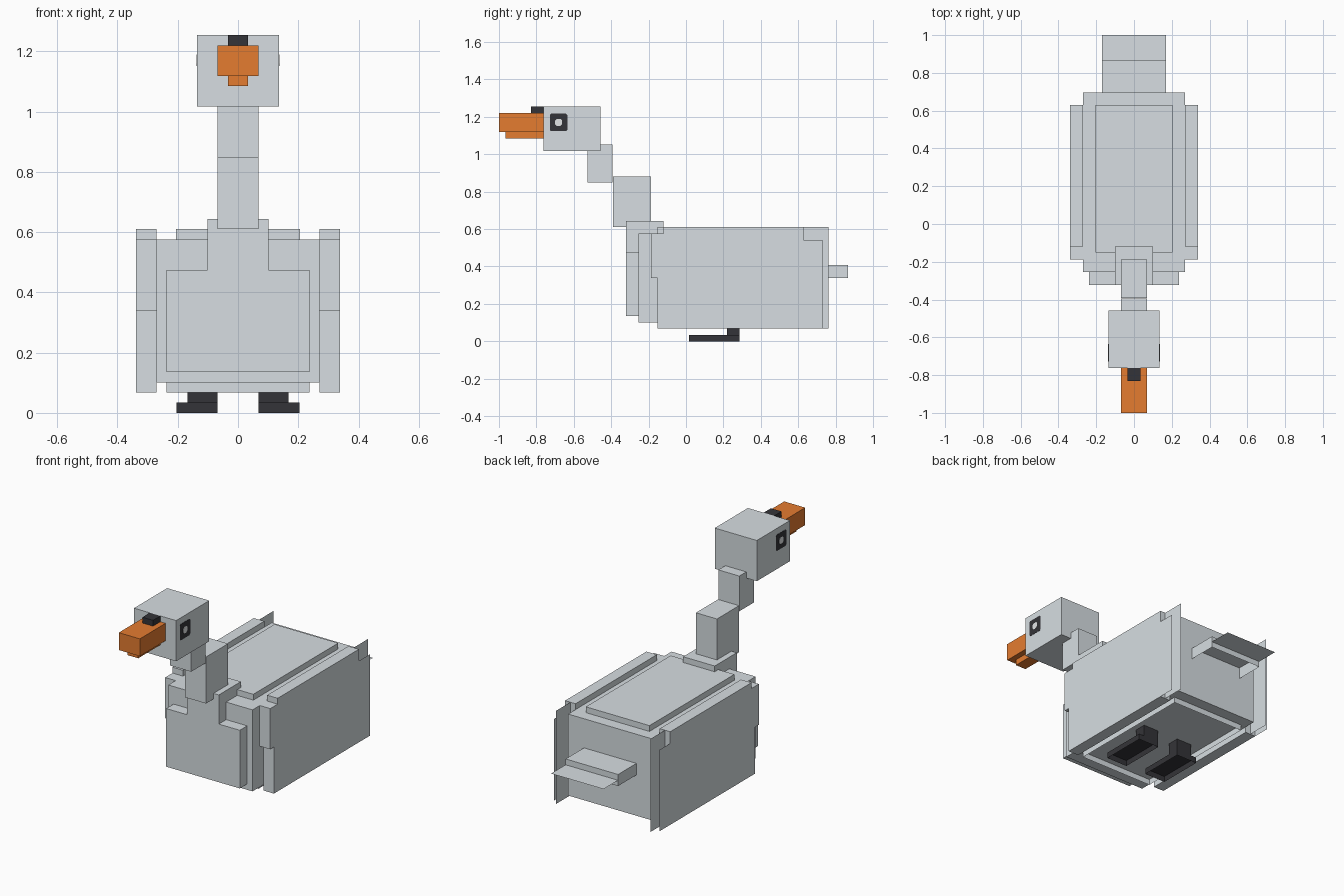
import bpy, bmesh, math

if "Cube" in bpy.data.objects:
    bpy.data.objects.remove(bpy.data.objects["Cube"])


def material(name, rgb):
    m = bpy.data.materials.new(name)
    m.diffuse_color = (*rgb, 1.0)
    m.use_nodes = True
    m.node_tree.nodes["Principled BSDF"].inputs["Base Color"].default_value = m.diffuse_color
    return m


GREY = material("pale_grey", (0.68, 0.73, 0.76))
ORANGE = material("orange", (0.78, 0.20, 0.030))
DARK = material("charcoal", (0.034, 0.034, 0.040))
LIGHT = material("eye_glint", (0.80, 0.82, 0.83))


def finish(name, bm, mat, recalc=True):
    if recalc:
        bmesh.ops.recalc_face_normals(bm, faces=bm.faces)
    mesh = bpy.data.meshes.new(name)
    bm.to_mesh(mesh)
    bm.free()
    mesh.materials.append(mat)
    obj = bpy.data.objects.new(name, mesh)
    bpy.context.collection.objects.link(obj)
    return obj


def box(name, mat, x, y, z, open_bottom=False):
    """Box from (min, max) ranges on each axis, optionally without its underside."""
    bm = bmesh.new()
    bmesh.ops.create_cube(bm, size=1)
    for v in bm.verts:
        for i, (lo, hi) in enumerate((x, y, z)):
            v.co[i] = hi if v.co[i] > 0 else lo
    bm.normal_update()
    if open_bottom:
        low = [f for f in bm.faces if f.normal.z < -0.9]
        bmesh.ops.delete(bm, geom=low, context="FACES_ONLY")
    return finish(name, bm, mat, recalc=False)


def prism(name, mat, outline, lo, hi):
    """Outline in (y, z) extruded along x; a flat sheet when lo equals hi."""
    bm = bmesh.new()
    face = bm.faces.new([bm.verts.new((lo, a, b)) for a, b in outline])
    if hi == lo:
        return finish(name, bm, mat, recalc=False)
    new = bmesh.ops.extrude_face_region(bm, geom=[face])["geom"]
    bmesh.ops.translate(bm, vec=(hi - lo, 0, 0),
                        verts=[g for g in new if isinstance(g, bmesh.types.BMVert)])
    return finish(name, bm, mat)


def rect(y, z):
    return [(y[0], z[0]), (y[1], z[0]), (y[1], z[1]), (y[0], z[1])]


def mirrored(obj):
    mod = obj.modifiers.new("mirror", "MIRROR")
    mod.use_axis[0] = True
    mod.use_mirror_merge = False
    return obj


def sym(w):
    return (-w, w)


# Body with a raised back panel and a hollow belly rim
box("body", GREY, sym(0.271), (-0.254, 0.697), (0.1016, 0.576))
box("back_panel", GREY, sym(0.205), (-0.152, 0.629), (0.57, 0.61))
box("belly_rim", GREY, sym(0.237), (-0.152, 0.629), (0.068, 0.1016), True)

# Chest, with the neck base rising flush from it
box("chest", GREY, sym(0.237), (-0.322, -0.254), (0.1355, 0.474))
box("neck_base", GREY, sym(0.1016), (-0.322, -0.119), (0.474, 0.6435))

# Stepped neck and head
box("lower_neck", GREY, sym(0.0677), (-0.391, -0.188), (0.611, 0.882))
box("upper_neck", GREY, sym(0.0677), (-0.527, -0.394), (0.848, 1.053))
box("head", GREY, sym(0.1355), (-0.763, -0.458), (1.017, 1.254))

# Beak
box("upper_beak", ORANGE, sym(0.0677), (-1.0, -0.763), (1.119, 1.22))
box("lower_beak", ORANGE, sym(0.0339), (-0.966, -0.763), (1.085, 1.119))
box("beak_knob", DARK, sym(0.0339), (-0.83, -0.763), (1.22, 1.254))


# Eyes: plates with clipped corners and a small glint
def eye_outline(r, clip):
    cy, cz, c = -0.681, 1.170, r - clip
    return [(cy + a, cz + b) for a, b in
            ((-c, -r), (c, -r), (r, -c), (r, c), (c, r), (-c, r), (-r, c), (-r, -c))]


mirrored(prism("eye", DARK, eye_outline(0.047, 0.007), 0.134, 0.1368))
mirrored(prism("eye_glint", LIGHT, eye_outline(0.019, 0.009), 0.1345, 0.1378))

# Wings: stepped leading edge, flat feather sheets trailing behind
wing = [(-0.153, 0.068), (0.629, 0.068), (0.629, 0.61), (-0.119, 0.61),
        (-0.119, 0.576), (-0.187, 0.576), (-0.187, 0.339), (-0.153, 0.339)]
mirrored(prism("wing", GREY, wing, 0.271, 0.3385))
mirrored(prism("outer_wing_feathers", GREY,
               rect((0.629, 0.729), (0.068, 0.542)), 0.3385, 0.3385))
mirrored(prism("middle_wing_feathers", GREY,
               rect((0.629, 0.762), (0.068, 0.61)), 0.3045, 0.3045))

# Tail block with a flat feather sheet
box("tail", GREY, sym(0.169), (0.697, 0.866), (0.339, 0.4065), True)
bm = bmesh.new()
bm.faces.new([bm.verts.new((x, y, 0.3725)) for x, y in
              ((-0.169, 0.866), (0.169, 0.866), (0.169, 1.0), (-0.169, 1.0))])
finish("tail_feathers", bm, GREY, recalc=False)

# Legs and hollow flat feet
mirrored(box("leg", DARK, (0.0677, 0.168), (0.219, 0.287), (0.034, 0.1016)))
mirrored(box("foot", DARK, (0.0677, 0.2035), (0.016, 0.287), (0.0, 0.034), True))
